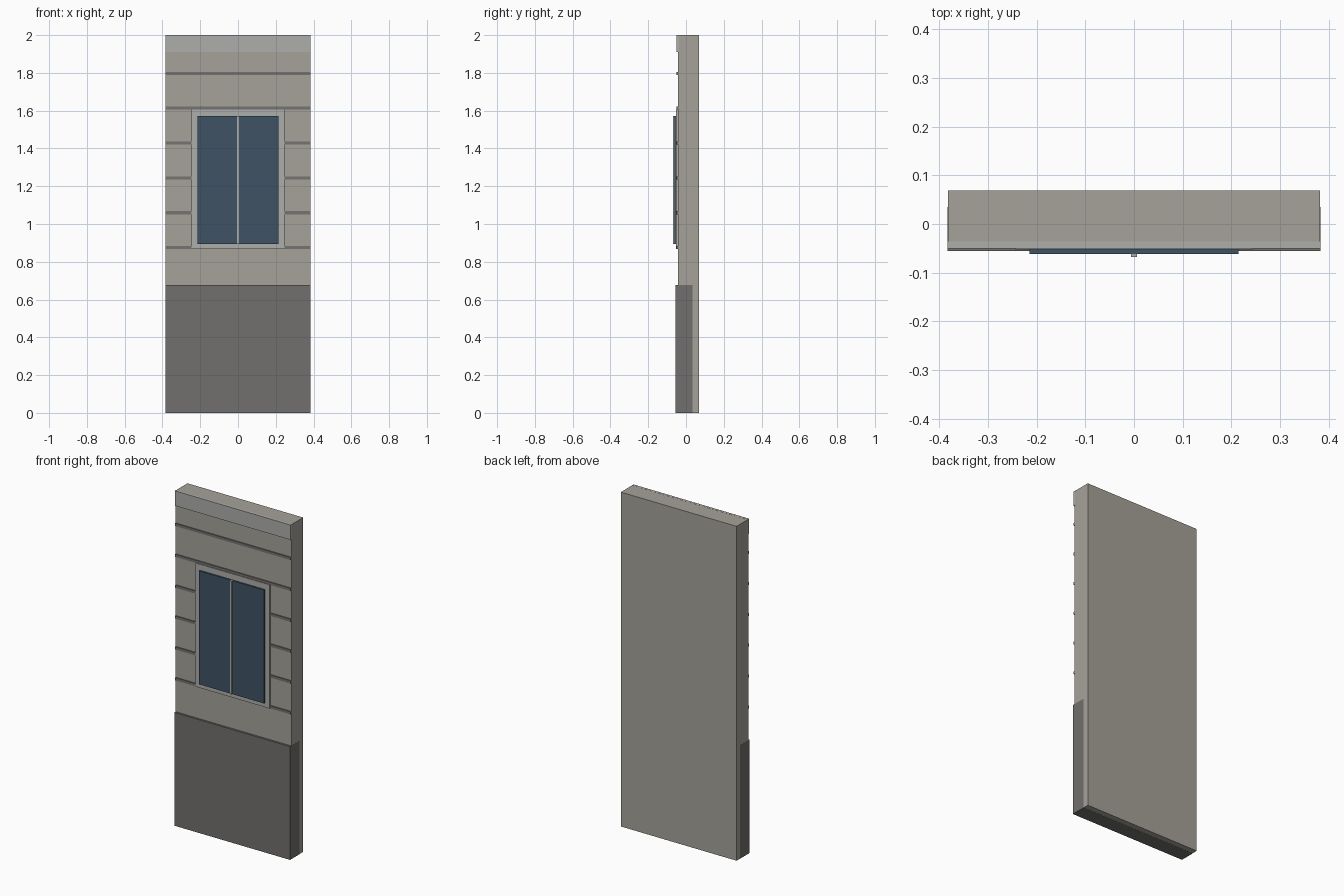
import bpy

if "Cube" in bpy.data.objects:
    bpy.data.objects.remove(bpy.data.objects["Cube"])


def material(name, rgb):
    m = bpy.data.materials.new(name)
    m.diffuse_color = (*rgb, 1.0)
    m.use_nodes = True
    m.node_tree.nodes["Principled BSDF"].inputs["Base Color"].default_value = m.diffuse_color
    return m


stone = material("warm_stone", (0.38, 0.36, 0.32))
trim = material("pale_trim", (0.42, 0.43, 0.41))
groove = material("dark_course", (0.18, 0.175, 0.165))
base = material("plinth_grey", (0.165, 0.16, 0.155))
glass = material("blue_glass", (0.05, 0.085, 0.125))


def box(name, x, y, z, mat):
    """Box from (min, max) ranges on each axis."""
    ranges = (x, y, z)
    centre = [(a + b) / 2 for a, b in ranges]
    bpy.ops.mesh.primitive_cube_add(size=1, location=centre)
    ob = bpy.context.object
    ob.name = name
    ob.scale = [b - a for a, b in ranges]
    bpy.ops.object.transform_apply(location=False, rotation=False, scale=True)
    ob.data.materials.append(mat)
    return ob


W = 0.383

# Wall slab, with plinth and cornice a hair proud of its end faces
box("wall", (-W + 0.0005, W - 0.0005), (-0.043, 0.069), (0.0005, 1.9995), stone)
box("plinth", (-W, W), (-0.055, 0.035), (0, 0.677), base)
box("cornice", (-W, W), (-0.050, -0.036), (1.911, 2.0), trim)

# Horizontal courses: two span the wall, the lower four flank the window
for i in range(6):
    z = 0.875 + i * 0.1845
    zr = (z - 0.008, z + 0.008)
    if i >= 4:
        box(f"course_{i}", (-W, W), (-0.049, -0.040), zr, groove)
    else:
        for side, xr in (("left", (-W, -0.245)), ("right", (0.245, W))):
            box(f"course_{i}_{side}", xr, (-0.049, -0.040), zr, groove)

# Window: surround, glazing and central mullion
box("window_surround", (-0.245, 0.245), (-0.052, -0.040), (0.867, 1.606), trim)
box("window_glass", (-0.215, 0.215), (-0.062, -0.048), (0.893, 1.571), glass)
box("window_mullion", (-0.006, 0.006), (-0.068, -0.055), (0.893, 1.571), trim)
